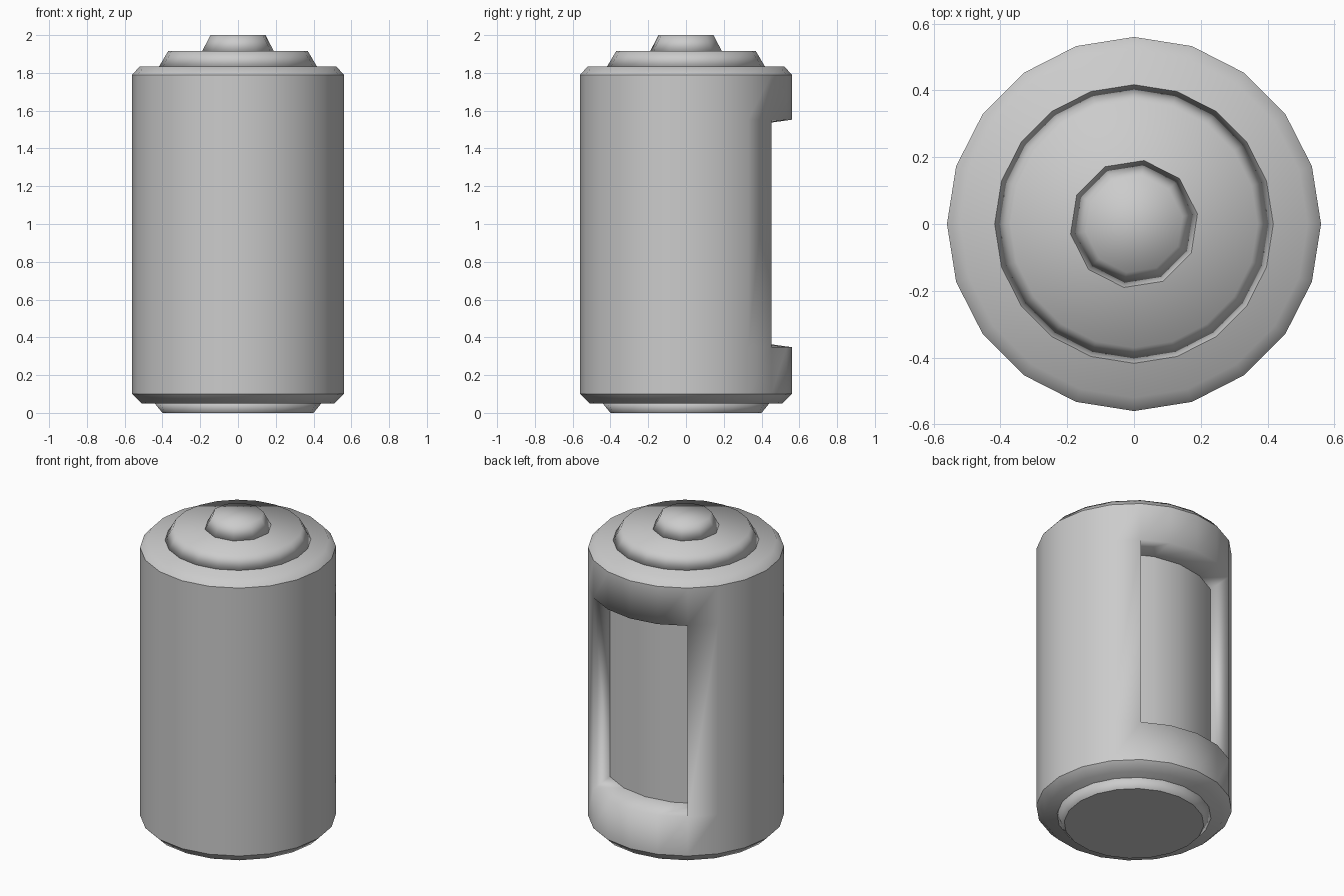
import bpy, bmesh, math

if "Cube" in bpy.data.objects:
    bpy.data.objects.remove(bpy.data.objects["Cube"])


def lathe(name, profile, sides, turn=0.0):
    """Closed solid of revolution from (radius, z) points, bottom to top."""
    bm = bmesh.new()
    rings = []
    for r, z in profile:
        rings.append([bm.verts.new((r * math.cos(turn + math.tau * i / sides),
                                    r * math.sin(turn + math.tau * i / sides), z))
                      for i in range(sides)])
    for a, b in zip(rings, rings[1:]):
        for i in range(sides):
            j = (i + 1) % sides
            bm.faces.new((a[i], a[j], b[j], b[i]))
    bm.faces.new(rings[0][::-1])
    bm.faces.new(rings[-1])
    mesh = bpy.data.meshes.new(name)
    obj = bpy.data.objects.new(name, mesh)
    bpy.context.collection.objects.link(obj)
    return obj, bm


def finish(obj, bm, sharp_rings=()):
    """Smooth shade, keeping the listed heights as crisp edges."""
    for f in bm.faces:
        f.smooth = True
    for e in bm.edges:
        if any(all(abs(v.co.z - z) < 1e-4 for v in e.verts) for z in sharp_rings):
            e.smooth = False
    bmesh.ops.recalc_face_normals(bm, faces=bm.faces)
    bm.to_mesh(obj.data)
    bm.free()


# Main casing with chamfered ends
LOW, HIGH = 0.348, 1.552
casing, bm = lathe("casing", [(0.51, 0.05), (0.56, 0.10), (0.56, LOW),
                              (0.56, HIGH), (0.56, 1.79), (0.52, 1.835)], 20)

# Recessed panel: four rear faces pushed straight in and slightly shrunk
panel = [f for f in bm.faces
         if LOW < f.calc_center_median().z < HIGH
         and f.calc_center_median().y > 0.46]
new = bmesh.ops.extrude_face_region(bm, geom=panel)["geom"]
bmesh.ops.delete(bm, geom=panel, context='FACES')
mid = (LOW + HIGH) / 2
for v in [g for g in new if isinstance(g, bmesh.types.BMVert)]:
    v.co.x *= 0.975
    v.co.y -= 0.153
    v.co.z = mid + (v.co.z - mid) * 0.965
floor = {g for g in new if isinstance(g, bmesh.types.BMFace)}
for f in floor:
    for e in f.edges:
        if any(other not in floor for other in e.link_faces):
            e.smooth = False
finish(casing, bm, (0.10, 1.79))

# Base plate and stepped top
finish(*lathe("base_plate", [(0.40, 0.0), (0.445, 0.055)], 20), (0.0,))
finish(*lathe("top_plate", [(0.42, 1.83), (0.37, 1.915)], 20))
finish(*lathe("terminal_button", [(0.195, 1.91), (0.147, 2.0)], 10, math.radians(9)))
